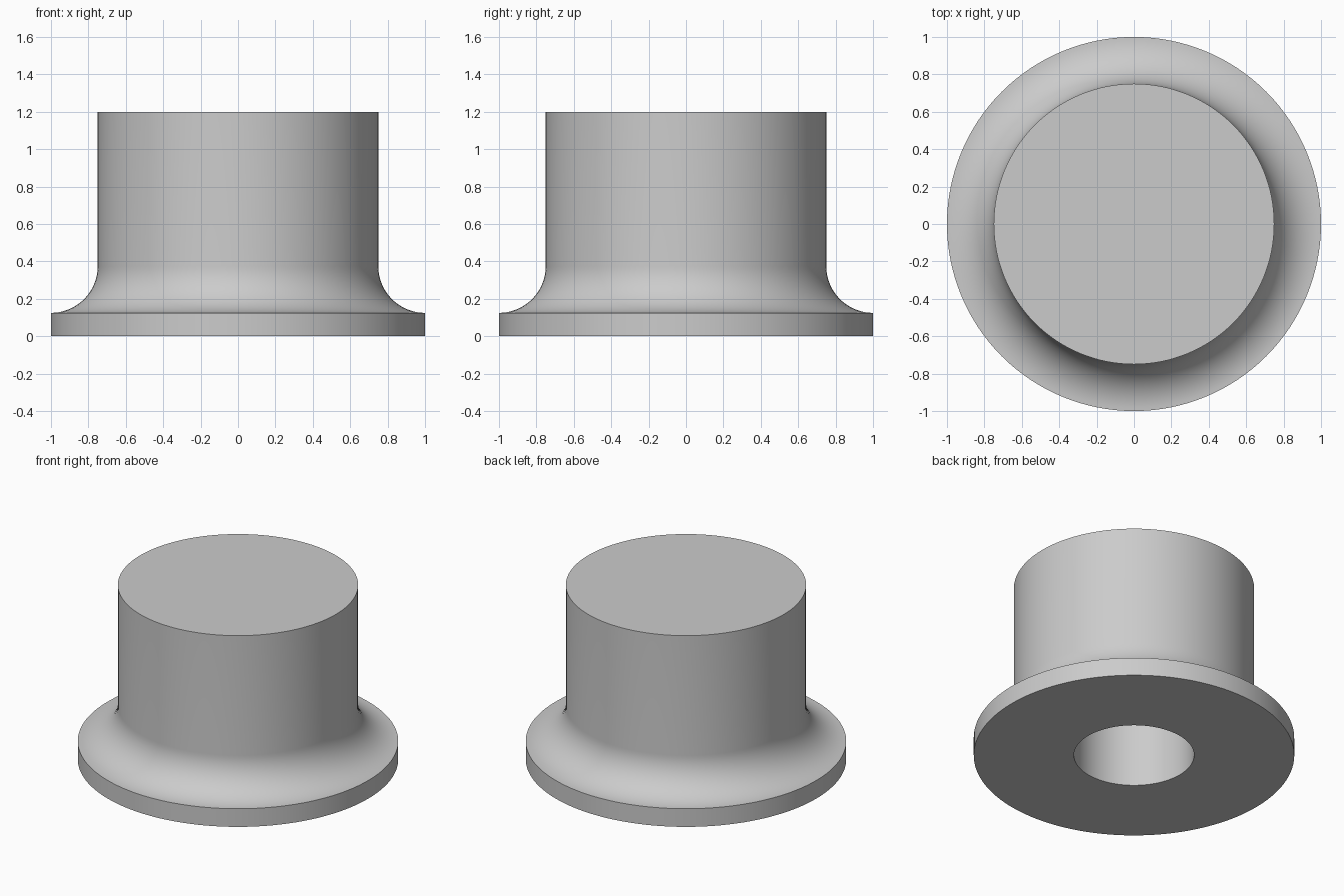
import bpy, bmesh, math
from mathutils import Vector

cube = bpy.data.objects.get("Cube")
if cube:
    bpy.data.objects.remove(cube, do_unlink=True)

FLANGE_R, FLANGE_H = 1.0, 0.125
BODY_R, BODY_H = 0.75, 1.2
FILLET_R = FLANGE_R - BODY_R
BORE_R, BORE_DEPTH = 0.375, 0.8
SEGMENTS, FILLET_STEPS = 128, 20

grey = bpy.data.materials.new("plain grey")
grey.use_nodes = True
grey.diffuse_color = (0.6, 0.6, 0.6, 1)
grey.node_tree.nodes["Principled BSDF"].inputs["Base Color"].default_value = grey.diffuse_color

# Half section: blind bore, flange, concave fillet, body and top
profile = [(0, BORE_DEPTH), (BORE_R, BORE_DEPTH), (BORE_R, 0), (FLANGE_R, 0)]
for i in range(FILLET_STEPS + 1):
    a = math.pi / 2 * i / FILLET_STEPS
    profile.append((FLANGE_R - FILLET_R * math.sin(a),
                    FLANGE_H + FILLET_R * (1 - math.cos(a))))
profile += [(BODY_R, BODY_H), (0, BODY_H)]

# Revolve the section around the z axis
bm = bmesh.new()
verts = [bm.verts.new((r, 0, z)) for r, z in profile]
edges = [bm.edges.new(pair) for pair in zip(verts, verts[1:])]
bmesh.ops.spin(bm, geom=verts + edges, cent=(0, 0, 0), axis=Vector((0, 0, 1)),
               angle=math.tau, steps=SEGMENTS, use_merge=False)
bmesh.ops.remove_doubles(bm, verts=bm.verts, dist=0.0001)
bmesh.ops.recalc_face_normals(bm, faces=bm.faces)
mesh = bpy.data.meshes.new("flanged_bushing")
bm.to_mesh(mesh)
bm.free()
mesh.materials.append(grey)

bushing = bpy.data.objects.new("flanged_bushing", mesh)
bpy.context.collection.objects.link(bushing)
bpy.ops.object.select_all(action='DESELECT')
bushing.select_set(True)
bpy.context.view_layer.objects.active = bushing
bpy.ops.object.shade_smooth_by_angle(angle=math.radians(30))
